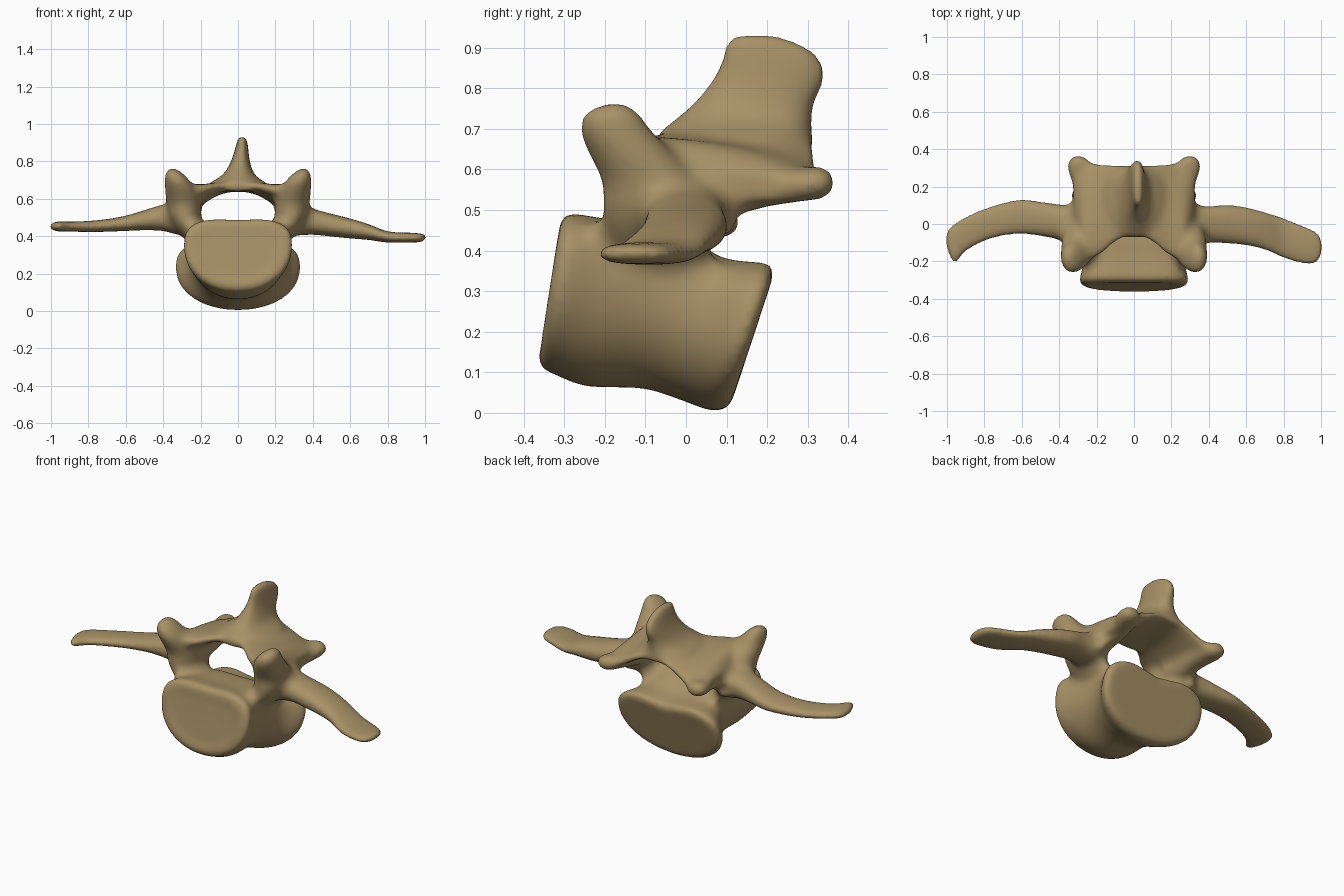
import bpy, bmesh, math
from mathutils import Vector

bm = bmesh.new()
SEG, SUB = 40, 6


def sup(v, n):
    return math.copysign(abs(v) ** (2 / n), v)


def smooth_keys(keys):
    """Catmull-Rom interpolation of section parameters."""
    out = []
    for i in range(len(keys) - 1):
        p = [keys[max(0, min(len(keys) - 1, i + k))] for k in (-1, 0, 1, 2)]
        for j in range(SUB):
            t = j / SUB
            out.append([0.5 * (2 * b + (c - a) * t + (2 * a - 5 * b + 4 * c - d) * t * t
                               + (3 * b - a - 3 * c + d) * t ** 3) for a, b, c, d in zip(*p)])
    return out + [list(keys[-1])]


def loft(keys, point):
    """Closed skin through smoothed cross-sections."""
    rings = [[bm.verts.new(point(k, math.tau * i / SEG)) for i in range(SEG)]
             for k in smooth_keys(keys)]
    faces = []
    for a, b in zip(rings, rings[1:]):
        for i in range(SEG):
            j = (i + 1) % SEG
            faces.append(bm.faces.new((a[i], a[j], b[j], b[i])))
    for ring in (rings[0], rings[-1]):
        c = bm.verts.new(sum((v.co for v in ring), Vector()) / SEG)
        for i in range(SEG):
            faces.append(bm.faces.new((ring[i], ring[(i + 1) % SEG], c)))
    bmesh.ops.recalc_face_normals(bm, faces=faces)


def body_pt(k, a):       # y, z split, top height, bottom height, half width, slope
    y, z, ht, hb, w, slope = k
    c, s = math.cos(a), math.sin(a)
    n = 3.0 if s > 0 else 2.1
    dz = sup(s, n) * (ht if s > 0 else hb)
    x = sup(c, n) * w
    if s > 0:            # dip along the canal floor, deeper at the rear
        dz -= (0.012 + 0.15 * max(0, y)) * s * math.exp(-(x / 0.13) ** 2)
    return Vector((x, y + slope * dz, z + dz))


def along_z(side, n=2.0):   # z, x, y, half x, half y
    return lambda k, a: Vector((side * (k[1] + k[3] * sup(math.cos(a), n)),
                                k[2] + k[4] * sup(math.sin(a), n), k[0]))


def along_y(side):          # y, x, z, half x, half z
    return lambda k, a: Vector((side * (k[1] + k[3] * math.cos(a)), k[0],
                                k[2] + k[4] * math.sin(a)))


def along_x(k, a):          # x, y min, y max, z min, z max
    return Vector((k[0], (k[1] + k[2]) / 2 + (k[2] - k[1]) / 2 * sup(math.cos(a), 2.3),
                   (k[3] + k[4]) / 2 + (k[4] - k[3]) / 2 * sup(math.sin(a), 2.3)))


def lamina_pt(k, a):        # x, y min, y max, front z, rear z, half thickness
    c = sup(math.cos(a), 2.3)
    return Vector((k[0], (k[1] + k[2]) / 2 + (k[2] - k[1]) / 2 * c,
                   (k[3] + k[4]) / 2 + (k[4] - k[3]) / 2 * c + k[5] * sup(math.sin(a), 2.3)))


# vertebral body
loft([(-0.326, .34, .09, .16, .19, .15), (-0.330, .35, .125, .215, .26, .16),
      (-0.312, .35, .15, .243, .29, .16), (-0.28, .345, .152, .252, .287, .16),
      (-0.20, .33, .155, .265, .268, .17),
      (-0.06, .30, .17, .24, .252, .2), (0.04, .26, .14, .225, .27, .28),
      (0.12, .235, .15, .225, .322, .34), (0.155, .23, .153, .226, .335, .34),
      (0.176, .225, .135, .205, .315, .33), (0.178, .225, .10, .15, .23, .33)], body_pt)

# lamina arch over the canal
half = [(.325, 0, .33, .56, .55, .04), (.27, -.17, .335, .645, .557, .055),
        (.19, -.17, .325, .65, .598, .045), (.1, -.10, .32, .668, .645, .032)]
loft([(-k[0],) + k[1:] for k in half] + [(0, -.05, .315, .675, .668, .033)] + half[::-1],
     lamina_pt)

# spinous process flaring into the lamina
loft([(.64, 0, .12, .20, .19), (.685, 0, .12, .15, .19), (.72, .003, .14, .095, .17),
      (.76, .008, .165, .066, .15), (.82, .015, .203, .045, .14), (.87, .02, .21, .035, .125),
      (.91, .022, .19, .027, .095), (.934, .022, .165, .016, .05)], along_z(1, 2.3))

for side in (1, -1):
    # pedicle rising into the front articular process
    loft([(.36, .22, -.05, .04, .10), (.43, .258, -.065, .068, .13), (.50, .283, -.07, .087, .135),
          (.57, .29, -.085, .092, .122), (.64, .305, -.135, .085, .105),
          (.69, .322, -.17, .07, .09), (.735, .341, -.183, .047, .07),
          (.762, .35, -.175, .018, .03)], along_z(side))
    # rear articular process
    loft([(0, .25, .56, .06, .08), (.1, .255, .552, .058, .07), (.2, .262, .555, .062, .048),
          (.28, .285, .563, .068, .043), (.335, .295, .567, .057, .04),
          (.364, .30, .567, .025, .02)], along_y(side))
    # small accessory bump
    loft([(0, .28, .49, .06, .06), (.08, .305, .468, .035, .035),
          (.123, .315, .46, .015, .016)], along_y(side))

# transverse processes, slightly different on each side
loft([(.25, -.12, .09, .41, .58), (.33, -.12, .10, .405, .575), (.4, -.10, .095, .408, .548),
      (.5, -.105, .103, .398, .52), (.6, -.115, .09, .388, .495), (.7, -.14, .065, .38, .464),
      (.8, -.185, .035, .366, .426), (.9, -.215, -.005, .366, .420),
      (.97, -.215, -.035, .368, .416), (1.005, -.17, -.075, .38, .408)], along_x)
loft([(-.25, -.12, .09, .41, .58), (-.33, -.11, .10, .41, .58), (-.4, -.085, .105, .428, .57),
      (-.5, -.065, .12, .432, .54), (-.6, -.055, .133, .428, .51), (-.7, -.065, .115, .424, .492),
      (-.8, -.095, .085, .422, .482), (-.9, -.15, .042, .425, .478),
      (-.96, -.215, .005, .425, .48), (-1.005, -.13, -.035, .437, .468)], along_x)

mesh = bpy.data.meshes.new("vertebra")
bm.to_mesh(mesh)
bm.free()
bone = bpy.data.materials.new("tan bone")
bone.diffuse_color = (0.39, 0.285, 0.135, 1)
mesh.materials.append(bone)
obj = bpy.data.objects.new("vertebra", mesh)
bpy.context.collection.objects.link(obj)


def modifier(kind, **settings):
    m = obj.modifiers.new(kind.lower(), kind)
    for name, value in settings.items():
        setattr(m, name, value)


# fuse the parts, fill the creases by growing and shrinking, then soften
for grow in (0.03, -0.03):
    modifier('REMESH', mode='VOXEL', voxel_size=0.011, use_smooth_shade=True)
    modifier('SMOOTH', factor=0.5, iterations=4)
    modifier('DISPLACE', strength=grow, mid_level=0)
modifier('REMESH', mode='VOXEL', voxel_size=0.011, use_smooth_shade=True)
modifier('SMOOTH', factor=0.5, iterations=5)
